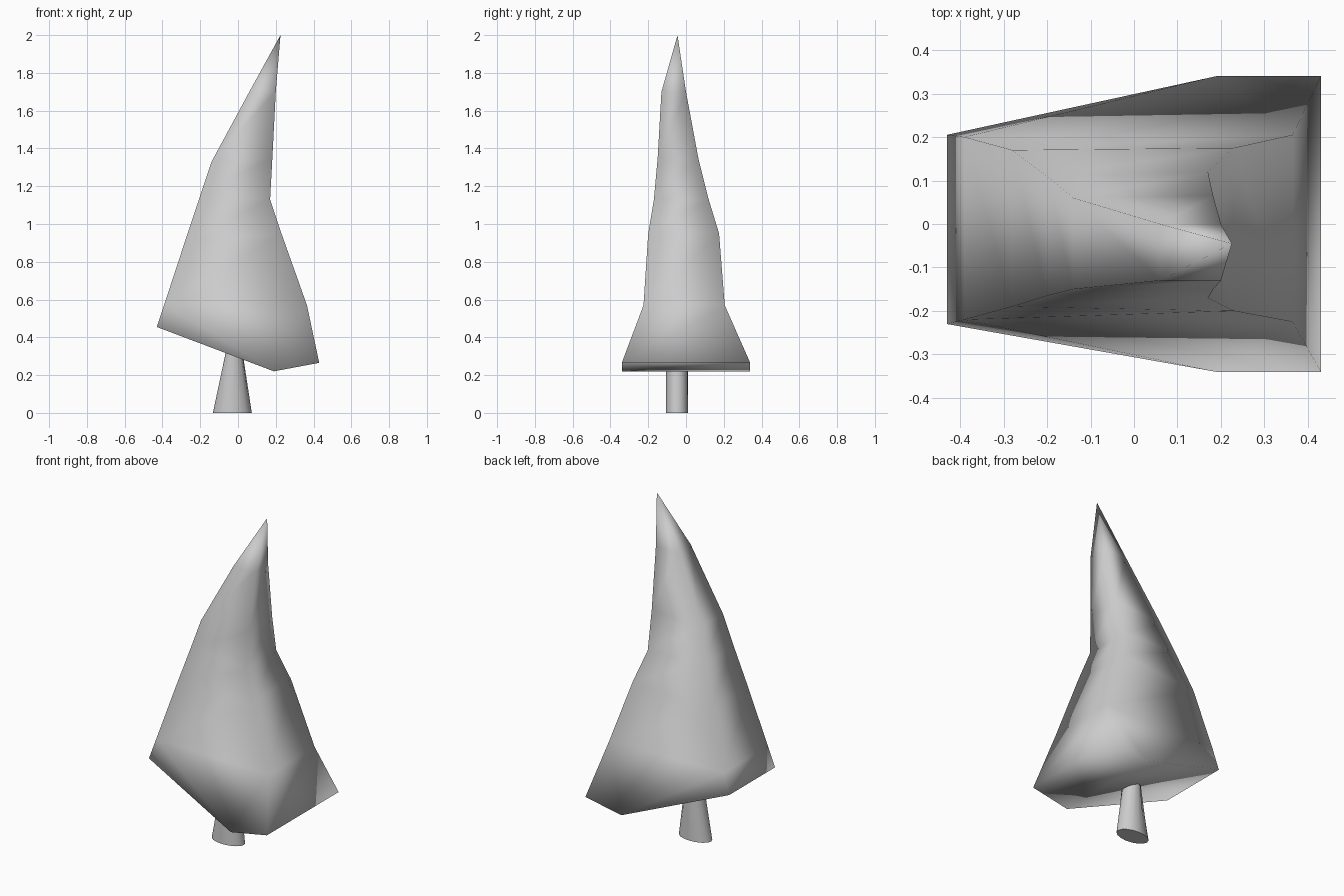
import bpy, bmesh, math

if "Cube" in bpy.data.objects:
    bpy.data.objects.remove(bpy.data.objects["Cube"])


def finish(bm, name):
    bmesh.ops.recalc_face_normals(bm, faces=bm.faces)
    me = bpy.data.meshes.new(name)
    bm.to_mesh(me)
    bm.free()
    ob = bpy.data.objects.new(name, me)
    bpy.context.collection.objects.link(ob)
    return ob


# Foliage: tapering, bent four-cornered rings
# each ring: (left x, z, front y, back y), (right x, z, front y, back y)
rings = [
    ((-0.43, 0.455, -0.23, 0.205), (0.43, 0.265, -0.34, 0.34)),
    ((-0.39, 0.575, -0.22, 0.20), (0.365, 0.57, -0.225, 0.205)),
    ((-0.28, 0.91, -0.19, 0.17), (0.23, 0.95, -0.20, 0.175)),
    ((-0.20, 1.15, -0.165, 0.11), (0.17, 1.13, -0.17, 0.12)),
    ((-0.14, 1.33, -0.15, 0.06), (0.182, 1.35, -0.15, 0.065)),
    ((0.06, 1.70, -0.13, 0.0), (0.20, 1.70, -0.13, 0.0)),
]
bm = bmesh.new()
loops = []
for (lx, lz, lf, lb), (rx, rz, rf, rb) in rings:
    loops.append([bm.verts.new(p) for p in
                  ((lx, lf, lz), (rx, rf, rz), (rx, rb, rz), (lx, lb, lz))])
tip = bm.verts.new((0.225, -0.045, 2.0))
mid_f = bm.verts.new((0.19, -0.34, 0.22))
mid_b = bm.verts.new((0.19, 0.34, 0.22))

# Skirt with the extra low corner on the front and back
a, b = loops[0], loops[1]
for l, r, m in ((0, 1, mid_f), (3, 2, mid_b)):
    bm.faces.new((a[l], m, b[l]))
    bm.faces.new((m, b[r], b[l]))
    bm.faces.new((m, a[r], b[r]))
bm.faces.new((a[1], a[2], b[2], b[1]))
bm.faces.new((a[3], a[0], b[0], b[3]))

# Upper body, point and underside
for lo, hi in zip(loops[1:], loops[2:]):
    for i in range(4):
        j = (i + 1) % 4
        bm.faces.new((lo[i], lo[j], hi[j], hi[i]))
for i in range(4):
    bm.faces.new((loops[-1][i], loops[-1][(i + 1) % 4], tip))
bm.faces.new((a[0], a[3], mid_b, mid_f))
bm.faces.new((mid_f, mid_b, a[2], a[1]))
foliage = finish(bm, "foliage")
for p in foliage.data.polygons:
    p.use_smooth = True

# Trunk: oval, wider at the foot
bm = bmesh.new()
n = 16
trunk = []
for z, cx, rx in ((0.0, -0.03, 0.103), (0.40, -0.018, 0.03)):
    trunk.append([bm.verts.new((cx + rx * math.cos(2 * math.pi * i / n),
                                -0.048 + 0.058 * math.sin(2 * math.pi * i / n), z))
                  for i in range(n)])
for i in range(n):
    j = (i + 1) % n
    bm.faces.new((trunk[0][i], trunk[0][j], trunk[1][j], trunk[1][i])).smooth = True
bm.faces.new(trunk[0])
bm.faces.new(trunk[1])
ob = finish(bm, "trunk")
bpy.context.view_layer.objects.active = ob
ob.select_set(True)
bpy.ops.object.shade_smooth_by_angle(angle=math.radians(40))
